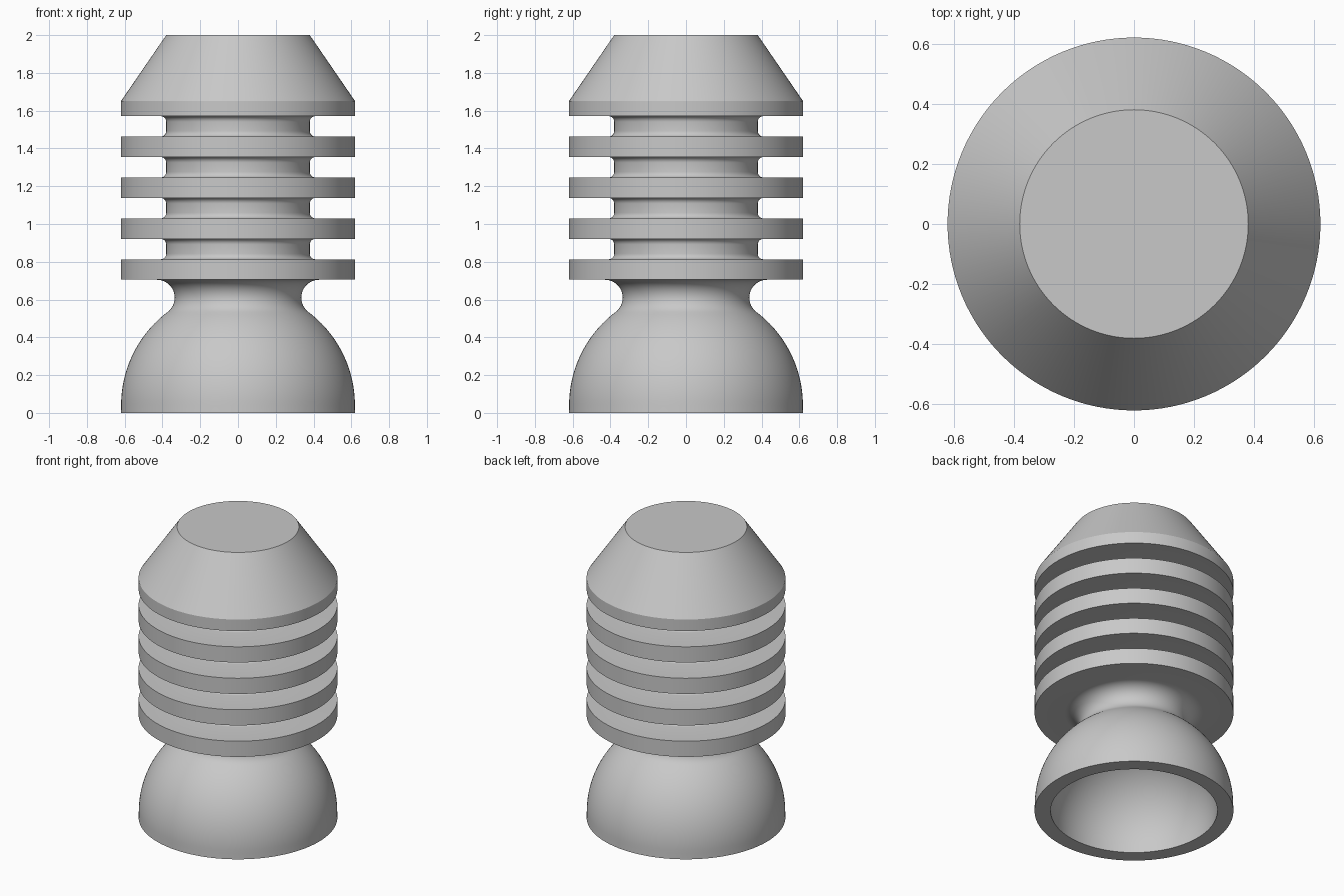
import bpy
import bmesh
from math import sin, cos, pi, radians, atan2, hypot

cube = bpy.data.objects.get("Cube")
if cube:
    bpy.data.objects.remove(cube, do_unlink=True)

R = 0.62            # outer radius of the fins and dome
CORE = 0.38         # radius of the core and flat top
BASE_Z = 0.04       # height of the dome centre
FIN_Z, PITCH, FIN_H = 0.705, 0.2165, 0.108
FILLET = 0.03


def arc(r, z, radius, start, end, steps):
    """Points (r, z) along an arc, angles in degrees."""
    angles = [radians(start + (end - start) * i / steps) for i in range(steps + 1)]
    return [(r + radius * cos(a), z + radius * sin(a)) for a in angles]


def lathe(name, profile, material, segments=128):
    """Spin a profile around the z axis into a smooth-shaded solid."""
    bm = bmesh.new()
    verts = [bm.verts.new((max(r, 0), 0, z)) for r, z in profile]
    edges = [bm.edges.new(pair) for pair in zip(verts, verts[1:])]
    bmesh.ops.spin(bm, geom=verts + edges, cent=(0, 0, 0), axis=(0, 0, 1),
                   angle=2 * pi, steps=segments, use_duplicate=False)
    bmesh.ops.remove_doubles(bm, verts=bm.verts, dist=0.0001)
    bmesh.ops.recalc_face_normals(bm, faces=bm.faces)
    mesh = bpy.data.meshes.new(name)
    bm.to_mesh(mesh)
    bm.free()
    mesh.materials.append(material)
    obj = bpy.data.objects.new(name, mesh)
    bpy.context.collection.objects.link(obj)
    bpy.ops.object.select_all(action='DESELECT')
    obj.select_set(True)
    bpy.context.view_layer.objects.active = obj
    bpy.ops.object.shade_smooth_by_angle(angle=radians(30))
    return obj


grey = bpy.data.materials.new("plain grey")
grey.use_nodes = True
colour = (0.58, 0.58, 0.58, 1)
grey.diffuse_color = colour
grey.node_tree.nodes["Principled BSDF"].inputs["Base Color"].default_value = colour

# Hollow dome foot: cavity from its crown down, then the rim and the outside
profile = arc(0, BASE_Z, 0.52, 90, 0, 24) + [(0.52, 0), (R, 0)]

# Concave neck, tangent to the dome and to the lowest fin
neck_r, neck_z, neck_radius = 0.43, 0.61, 0.095
tangent = atan2(neck_z - BASE_Z, neck_r) * 180 / pi
dome_radius = hypot(neck_r, neck_z - BASE_Z) - neck_radius
profile += arc(0, BASE_Z, dome_radius, 0, tangent, 24)
profile += arc(neck_r, neck_z, neck_radius, 180 + tangent, 90, 16)[1:]

# Fins separated by grooves with rounded inner corners
for i in range(4):
    bottom = FIN_Z + i * PITCH
    top, following = bottom + FIN_H, bottom + PITCH
    profile += [(R, bottom), (R, top)]
    profile += arc(CORE + FILLET, top + FILLET, FILLET, 270, 180, 6)
    profile += arc(CORE + FILLET, following - FILLET, FILLET, 180, 90, 6)

# Tapered cap with a flat top
profile += [(R, FIN_Z + 4 * PITCH), (R, 1.65), (CORE, 2), (0, 2)]

lathe("finned_body_with_dome_foot", profile, grey)
